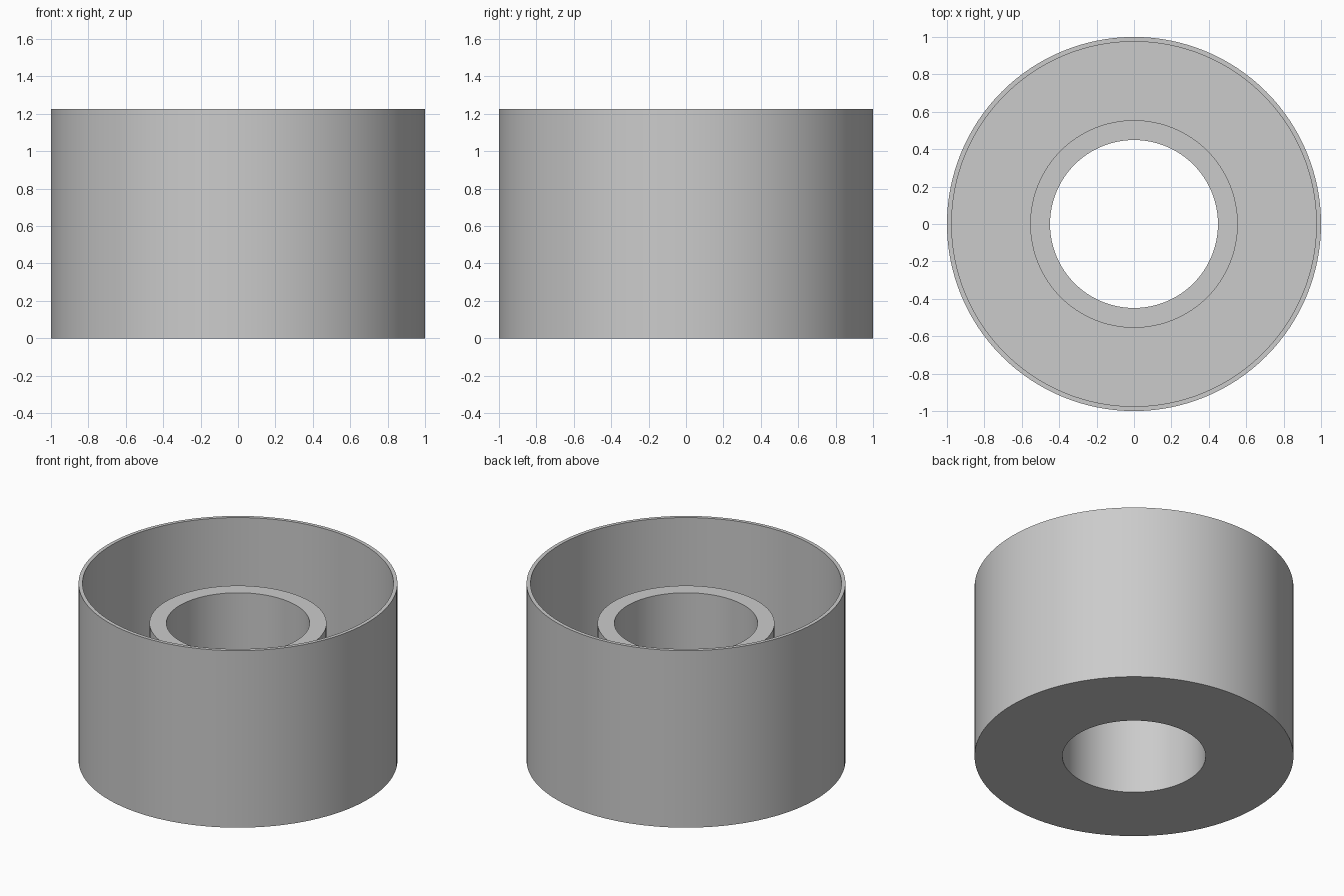
import bpy
import bmesh
from math import pi, radians

cube = bpy.data.objects.get("Cube")
if cube:
    bpy.data.objects.remove(cube, do_unlink=True)

# Dimensions
OUTER, OUTER_INNER = 1.0, 0.975
HUB, HOLE = 0.555, 0.449
HEIGHT, HUB_TOP, FLOOR = 1.225, 0.95, 0.1
SEGMENTS = 128

grey = bpy.data.materials.new("plain_grey")
grey.use_nodes = True
colour = (0.6, 0.6, 0.6, 1)
grey.diffuse_color = colour
grey.node_tree.nodes["Principled BSDF"].inputs["Base Color"].default_value = colour


def lathe(name, profile):
    """Spin a closed (radius, height) profile around the z axis."""
    bm = bmesh.new()
    verts = [bm.verts.new((r, 0, z)) for r, z in profile]
    edges = [bm.edges.new((v, verts[i - 1])) for i, v in enumerate(verts)]
    bmesh.ops.spin(bm, geom=verts + edges, cent=(0, 0, 0), axis=(0, 0, 1),
                   angle=2 * pi, steps=SEGMENTS, use_merge=True)
    bmesh.ops.remove_doubles(bm, verts=bm.verts, dist=0.0001)
    bmesh.ops.recalc_face_normals(bm, faces=bm.faces)
    mesh = bpy.data.meshes.new(name)
    bm.to_mesh(mesh)
    bm.free()
    mesh.materials.append(grey)
    obj = bpy.data.objects.new(name, mesh)
    bpy.context.collection.objects.link(obj)
    bpy.ops.object.select_all(action="DESELECT")
    obj.select_set(True)
    bpy.context.view_layer.objects.active = obj
    bpy.ops.object.shade_smooth_by_angle(angle=radians(30))
    return obj


# Thin outer wall, floor and thick open hub in one solid section
lathe("cup_with_hollow_hub", [
    (HOLE, 0), (OUTER, 0), (OUTER, HEIGHT), (OUTER_INNER, HEIGHT),
    (OUTER_INNER, FLOOR), (HUB, FLOOR), (HUB, HUB_TOP), (HOLE, HUB_TOP),
])
